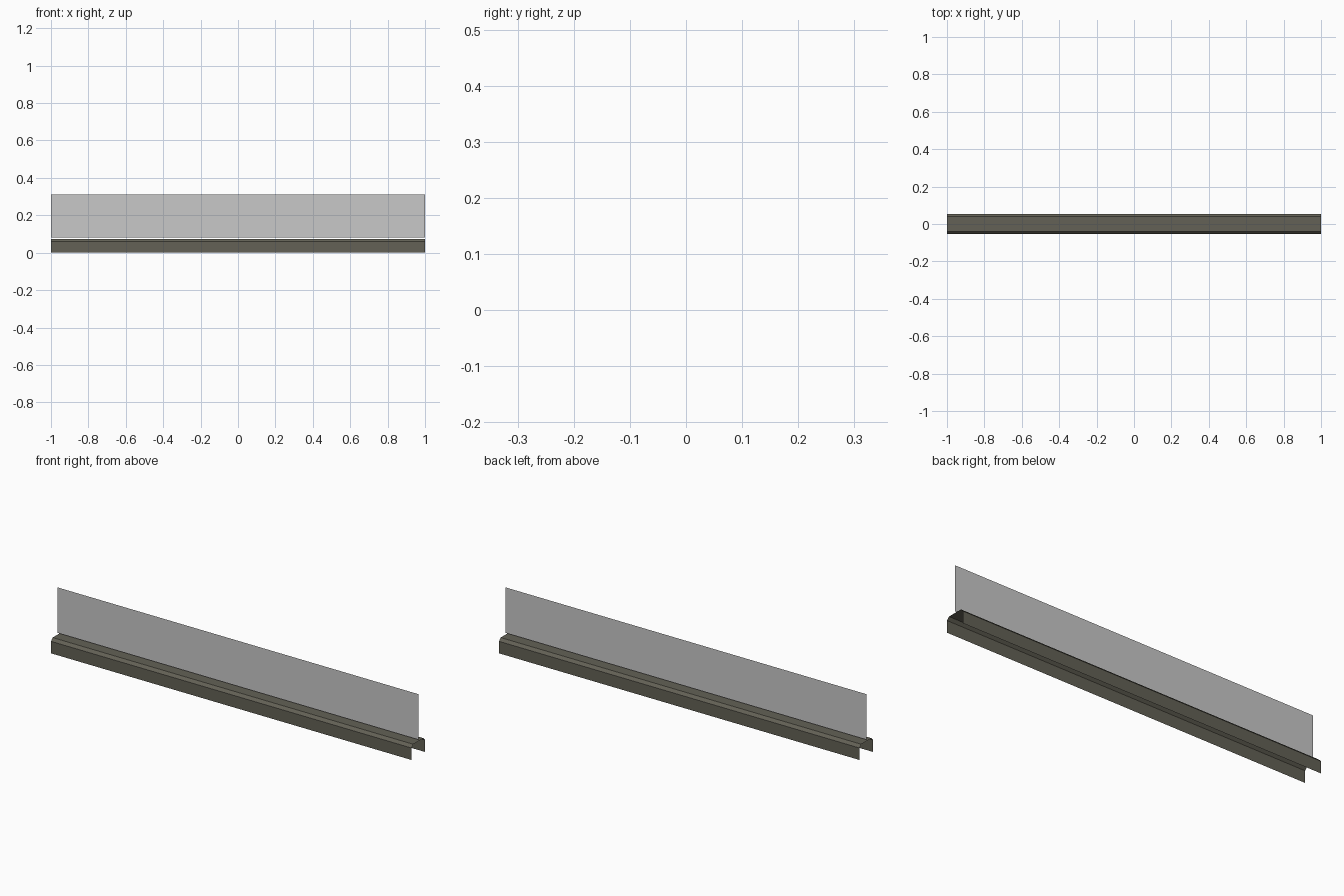
import bpy, bmesh

if "Cube" in bpy.data.objects:
    bpy.data.objects.remove(bpy.data.objects["Cube"])


def material(name, colour):
    m = bpy.data.materials.new(name)
    m.diffuse_color = (*colour, 1)
    m.use_nodes = True
    m.node_tree.nodes["Principled BSDF"].inputs["Base Color"].default_value = m.diffuse_color
    return m


def sheet(name, profile, mat):
    """Sweep an open y-z profile along x as a thin, open-ended sheet."""
    bm = bmesh.new()
    left = [bm.verts.new((-1, y, z)) for y, z in profile]
    right = [bm.verts.new((1, y, z)) for y, z in profile]
    for i in range(len(profile) - 1):
        bm.faces.new((left[i], right[i], right[i + 1], left[i + 1]))
    me = bpy.data.meshes.new(name)
    bm.to_mesh(me)
    bm.free()
    me.materials.append(mat)
    ob = bpy.data.objects.new(name, me)
    bpy.context.collection.objects.link(ob)
    return ob


steel = material("dark olive grey", (0.125, 0.12, 0.092))
pane = material("light grey", (0.58, 0.58, 0.58))

# Base channel: two side walls, chamfers and flat top, open underneath
half = [(-0.053, 0.0), (-0.053, 0.06), (-0.04, 0.074)]
sheet("base_channel", half + [(-y, z) for y, z in reversed(half)], steel)

# Upright panel standing over the middle of the channel
sheet("upright_panel", [(0, 0.082), (0, 0.31)], pane)
